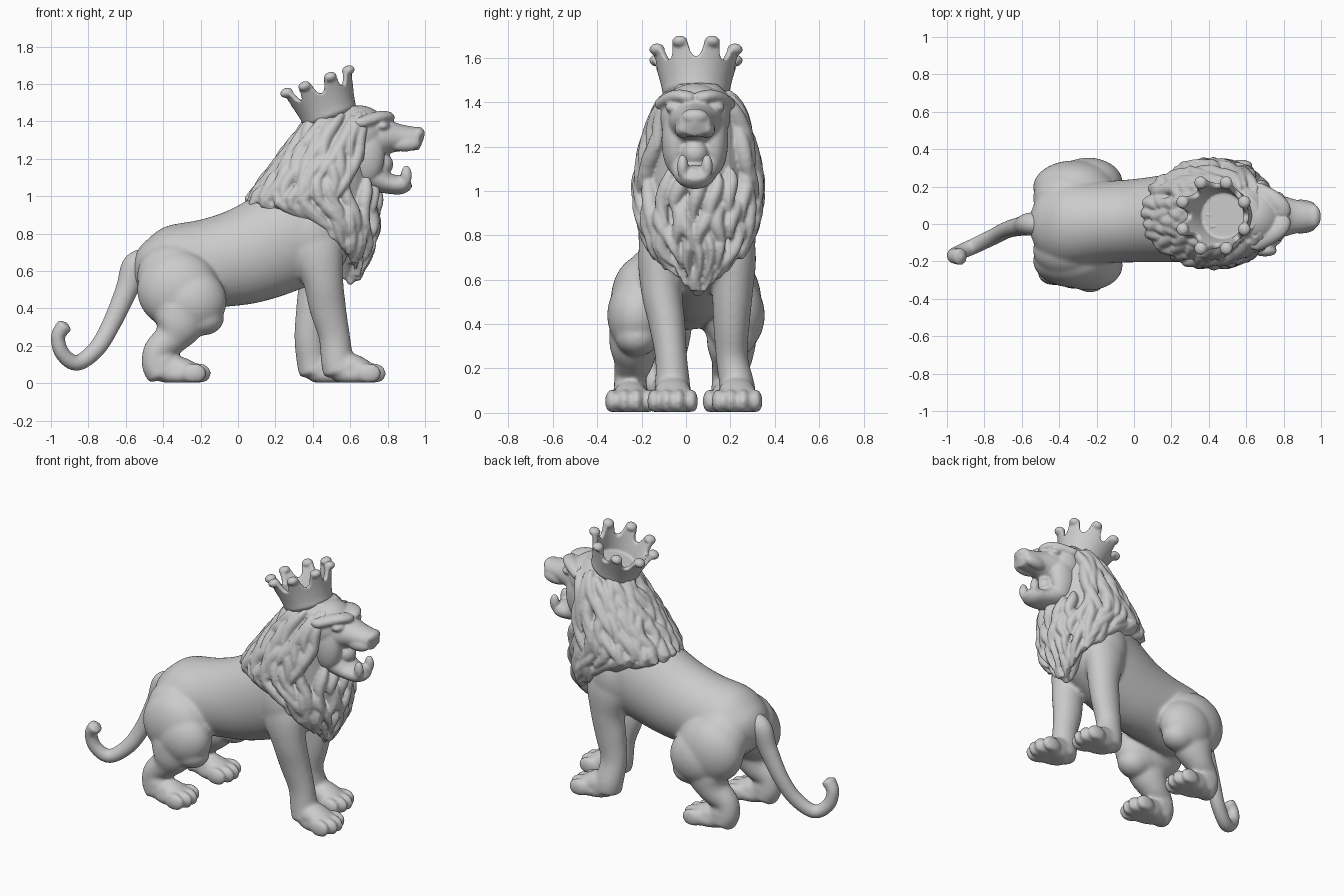
import bpy, bmesh, math, random
from mathutils import Vector as V, Matrix as M

if "Cube" in bpy.data.objects:
    bpy.data.objects.remove(bpy.data.objects["Cube"])

random.seed(4)
Y = V((0, 1, 0))


def ball(bm, c, r):
    bmesh.ops.create_uvsphere(bm, u_segments=36, v_segments=24, radius=1,
                              matrix=M.Translation(c) @ M.Diagonal((*r, 1)))


def skin(bm, rings, poles):
    """Join rings of points into a closed skin."""
    rings = [[bm.verts.new(p) for p in r] for r in rings]
    n = len(rings[0])
    for ring, p in zip((rings[0], rings[-1]), poles):
        pole = bm.verts.new(p)
        for k in range(n):
            bm.faces.new((ring[k], ring[(k + 1) % n], pole))
    for a, b in zip(rings, rings[1:]):
        for k in range(n):
            bm.faces.new((a[k], a[(k + 1) % n], b[(k + 1) % n], b[k]))


def tube(bm, pts, n=40):
    """Closed tube through (centre, side vector, side radius, normal radius)."""
    rings, poles = [], []
    for i, (p, side, ru, rn) in enumerate(pts):
        t = (pts[min(i + 1, len(pts) - 1)][0] - pts[max(i - 1, 0)][0]).normalized()
        u = (side - t * side.dot(t)).normalized()
        w = t.cross(u)
        rings.append([p + u * ru * math.cos(k * math.tau / n) + w * rn * math.sin(k * math.tau / n)
                      for k in range(n)])
        if i in (0, len(pts) - 1):
            poles.append(p + t * rn * (-0.45 if i == 0 else 0.45))
    skin(bm, rings, poles)


def loft(bm, rows, steps=6):
    """Smooth tube through rows of (x, y, z, y radius, other radius)."""
    q = [rows[0]] + list(rows) + [rows[-1]]
    out = []
    for i in range(1, len(q) - 2):
        for s in range(steps):
            t = s / steps
            out.append([0.5 * (2 * b + (c - a) * t + (2 * a - 5 * b + 4 * c - d) * t * t
                               + (3 * b - a - 3 * c + d) * t ** 3)
                        for a, b, c, d in zip(q[i - 1], q[i], q[i + 1], q[i + 2])])
    out.append(rows[-1])
    tube(bm, [(V(r[:3]), Y, r[3], r[4]) for r in out])


def finish(name, bm, voxel, smooth):
    """Fuse the overlapping pieces into one softly blended skin."""
    for v in bm.verts:
        v.co.z = max(v.co.z, 0.003)
    bmesh.ops.recalc_face_normals(bm, faces=bm.faces)
    me = bpy.data.meshes.new(name)
    bm.to_mesh(me)
    bm.free()
    ob = bpy.data.objects.new(name, me)
    bpy.context.collection.objects.link(ob)
    rm = ob.modifiers.new("fuse", 'REMESH')
    rm.mode, rm.voxel_size, rm.use_smooth_shade = 'VOXEL', voxel, True
    sm = ob.modifiers.new("soften", 'SMOOTH')
    sm.factor, sm.iterations = 0.5, smooth


# Torso, from rump to chest
bm = bmesh.new()
loft(bm, [(-.53, 0, .57, .10, .10), (-.47, 0, .585, .19, .17), (-.35, 0, .605, .235, .235),
          (-.15, .01, .64, .22, .24), (.05, .02, .685, .225, .262), (.25, .035, .77, .24, .28),
          (.42, .05, .86, .25, .28), (.55, .055, .92, .22, .24)])


def paw(x, y):
    ball(bm, (x - .09, y, .045), (.14, .092, .06))
    for k, dx in zip((-1.5, -.5, .5, 1.5), (-.025, 0, 0, -.025)):
        ball(bm, (x + dx, y + k * .056, .052), (.068, .031, .056))


# Hind legs: haunch, thigh, folded shank, paw
for s, foot_y in ((-1, -.25), (1, .19)):
    thigh_y = s * .22
    mid = (thigh_y + foot_y) / 2
    ball(bm, (-.35, s * .14, .57), (.19, .15, .18))
    ball(bm, (-.32, s * .195, .50), (.22, .145, .21))
    ball(bm, (-.245, s * .22, .44), (.185, .135, .175))
    loft(bm, [(-.30, mid, .40, .11, .15), (-.32, mid, .31, .11, .135), (-.36, mid, .24, .092, .095),
              (-.43, foot_y, .175, .075, .075), (-.44, foot_y, .10, .075, .075), (-.41, foot_y, .05, .08, .08)])
    ball(bm, (-.19, thigh_y, .345), (.115, .10, .09))
    ball(bm, (-.41, foot_y, .10), (.09, .078, .09))
    loft(bm, [(-.42, foot_y, .055, .078, .055), (-.33, foot_y, .075, .08, .07), (-.24, foot_y, .055, .09, .055)])
    paw(-.21, foot_y)

# Front legs: the +y one stands further back
for s, dx in ((-1, 0), (1, -.13)):
    foot_y = .085 + s * .145
    ball(bm, (.40, .05 + s * .15, .80), (.15, .115, .20))
    loft(bm, [(.40, .05 + s * .15, .90, .08, .12), (.42, .05 + s * .165, .72, .10, .14),
              (.455 + dx * .2, .05 + s * .16, .55, .092, .108), (.48 + dx * .55, .06 + s * .145, .4, .082, .098),
              (.515 + dx, .07 + s * .137, .25, .072, .084), (.53 + dx, foot_y, .12, .08, .087),
              (.545 + dx, foot_y, .06, .085, .09)])
    loft(bm, [(.53 + dx, foot_y, .06, .08, .06), (.60 + dx, foot_y, .09, .085, .07),
              (.69 + dx, foot_y, .06, .09, .055)])
    paw(.725 + dx, foot_y)
finish("body_and_legs", bm, .011, 12)

# Tail with curled tip
bm = bmesh.new()
loft(bm, [(-.46, 0, .67, .05, .05), (-.545, 0, .63, .062, .072), (-.595, -.01, .50, .052, .06),
          (-.675, -.03, .32, .045, .05), (-.755, -.07, .185, .043, .046), (-.86, -.12, .108, .042, .042),
          (-.94, -.155, .16, .04, .04), (-.962, -.17, .25, .04, .038), (-.925, -.175, .31, .045, .043)])
finish("tail", bm, .009, 3)

# Mane core: stacked ellipses (z, centre x, x radius, y radius)
MANE = [(.56, .575, .03, .03), (.65, .585, .07, .10), (.75, .57, .13, .19), (.85, .525, .195, .23),
        (.92, .47, .25, .25), (.98, .40, .33, .255), (1.05, .425, .30, .255), (1.15, .465, .265, .24),
        (1.25, .505, .23, .212), (1.35, .545, .19, .18), (1.43, .575, .16, .15), (1.48, .60, .08, .10)]


def mane_at(a, z, off=0):
    z = min(max(z, MANE[0][0]), MANE[-1][0])
    for p, q in zip(MANE, MANE[1:]):
        if z <= q[0]:
            f = (z - p[0]) / (q[0] - p[0])
            _, cx, hx, hy = [m + (n - m) * f for m, n in zip(p, q)]
            return V((cx + (hx + off) * math.cos(a), .055 + (hy + off) * math.sin(a), z))


bm = bmesh.new()
skin(bm, [[mane_at(k * math.tau / 48, m[0], -.012) for k in range(48)] for m in MANE],
     [(.575, .055, .55), (.6, .055, 1.49)])

# Overlapping wavy locks flowing from the crown down to the fringe
ROWS, N, FACE = 7, 22, .62
for row in range(ROWS):
    for k in range(N):
        a0 = (k + .5 * (row % 2)) * math.tau / N + random.uniform(-.05, .05)
        c = math.cos(a0)
        side = c < FACE
        low = .77 - .21 * c - (.01 if c < -.5 else 0)
        top = 1.43 if side else 1.09          # below the chin in front
        rows = ROWS if side else 4
        if row >= rows:
            continue
        t0 = row / rows + random.uniform(-.03, .03)
        length = random.uniform(.30, .40) * (1 if side else 1.2)
        wave, phase = random.uniform(.05, .10), random.uniform(0, 6)
        pts = []
        for s in range(10):
            f = s / 9
            t = min(t0 + length * f, 1.03 + .002 * s)
            z = top - t * (top - low)
            a = a0 + wave * math.sin(phase + f * 5)
            narrow = min(1, max(.35, (z - .5) / .35))    # thinner towards the beard tip
            p = mane_at(a, z, -.004 + .024 * f)
            p.z -= .012 * f + s * .0005
            w = (.4, .7, .9, 1, 1, .95, .85, .68, .45, .16)[s]
            pts.append((p, V((-math.sin(a), math.cos(a), 0)), .036 * w * narrow, .042 * w))
        tube(bm, pts, 12)
finish("mane", bm, .008, 2)

# Head with open jaws
bm = bmesh.new()
cy = .04
ball(bm, (.65, cy, 1.335), (.15, .16, .15))
loft(bm, [(.68, cy, 1.30, .14, .13), (.78, cy, 1.315, .115, .098), (.86, cy, 1.312, .092, .074),
          (.92, cy, 1.308, .08, .066), (.968, cy, 1.308, .07, .06)])
ball(bm, (.962, cy, 1.335), (.038, .062, .036))
loft(bm, [(.66, cy, 1.14, .13, .10), (.73, cy, 1.10, .11, .078), (.80, cy, 1.068, .092, .055),
          (.87, cy, 1.062, .08, .052), (.90, cy, 1.085, .068, .046)])
ball(bm, (.77, cy, 1.17), (.06, .06, .06))           # tongue
for s in (-1, 1):
    ball(bm, (.69, cy + s * .085, 1.23), (.095, .065, .16))           # cheek
    ball(bm, (.89, cy + s * .055, 1.28), (.085, .036, .042))          # lip
    ball(bm, (.90, cy + s * .055, 1.11), (.03, .026, .055))           # lower fang
    ball(bm, (.77, cy + s * .085, 1.375), (.04, .05, .026))           # eyelid
    for i in range(12):                                               # brow
        f = i / 11
        ball(bm, (.79 - .13 * f * f, cy + s * (.03 + .115 * f), 1.42 + .02 * math.sin(3 * f) - .03 * f),
             (.05, .038, .03))
finish("head", bm, .008, 6)

# Crown: flared open ring with eight knobbed points, tipped backwards
bm = bmesh.new()
SEG, H = 160, 6
cols = []
for i in range(SEG):
    a = i * math.tau / SEG
    u = abs((i % 20) - 10) / 10            # 0 on a point, 1 in a gap
    g = (1 - u) / .52
    top = .20 if g >= 1 else .125 + .075 * (1 - math.sqrt(1 - g * g))
    col = []
    for wall, hs in ((0, range(H)), (.03, reversed(range(H)))):
        for h in hs:
            z = top * h / (H - 1)
            r = .15 + .053 * (z / .2) ** 1.4 - wall
            col.append(bm.verts.new((r * math.cos(a), r * math.sin(a), z)))
    cols.append(col)
for i in range(SEG):
    p, q = cols[i], cols[(i + 1) % SEG]
    for j in range(2 * H):
        k = (j + 1) % (2 * H)
        bm.faces.new((p[j], q[j], q[k], p[k]))
for i in range(8):
    a = (i + .5) * math.tau / 8
    ball(bm, (.19 * math.cos(a), .19 * math.sin(a), .192), (.035, .035, .026))
bmesh.ops.create_cone(bm, cap_ends=True, segments=48, radius1=.142, radius2=.142, depth=.05,
                      matrix=M.Translation((0, 0, .01)))
bmesh.ops.transform(bm, verts=bm.verts, matrix=M.Translation((.49, .045, 1.432)) @ M.Rotation(math.radians(-20), 4, 'Y'))
finish("crown", bm, .0075, 2)
